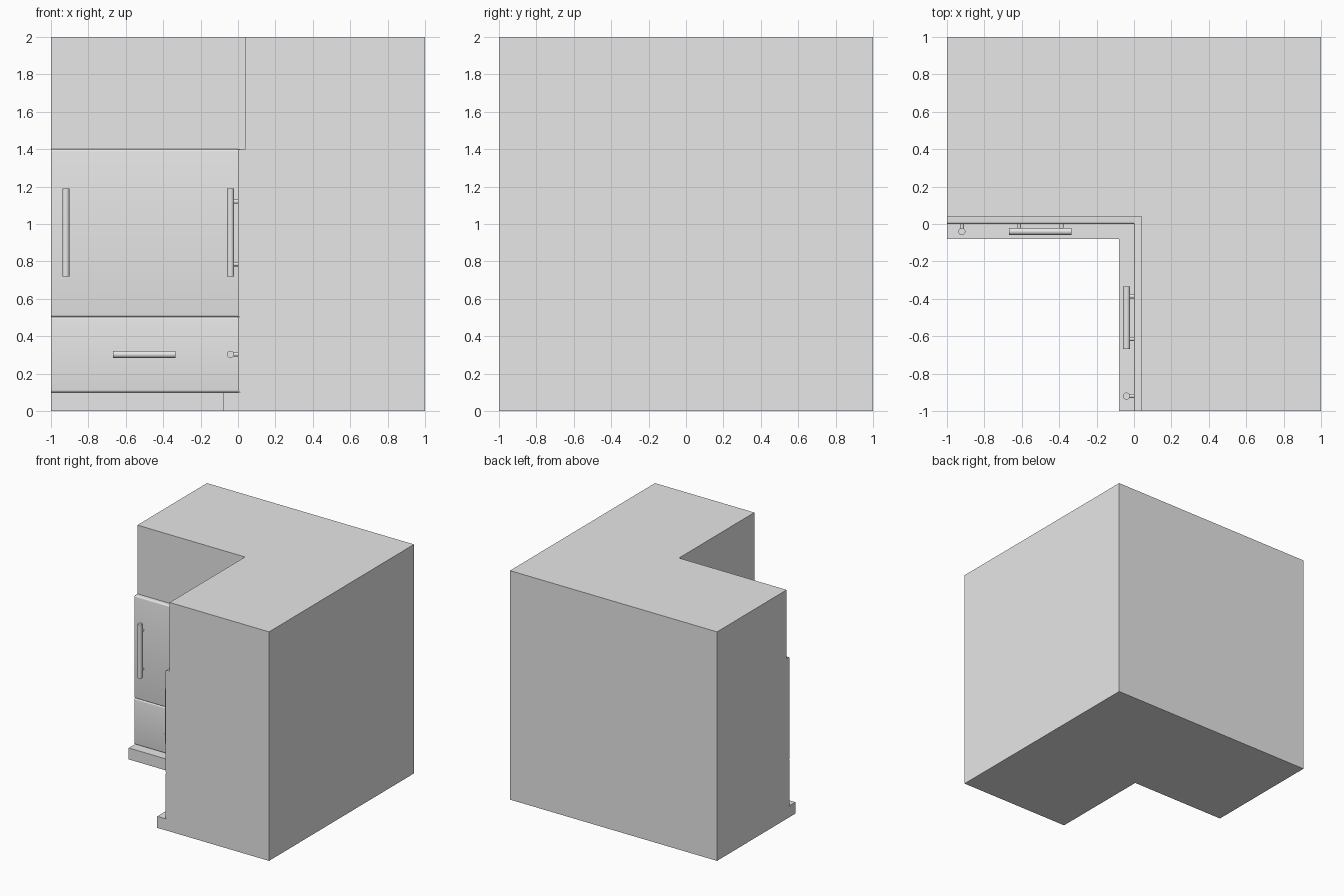
import bpy, bmesh, math
from mathutils import Vector

cube = bpy.data.objects.get("Cube")
if cube:
    bpy.data.objects.remove(cube, do_unlink=True)

GREY = (0.8, 0.8, 0.8, 1)
mat = bpy.data.materials.new("plain grey")
mat.use_nodes = True
mat.diffuse_color = GREY
mat.node_tree.nodes["Principled BSDF"].inputs["Base Color"].default_value = GREY


def finish(bm, name, swap=False, smooth=False):
    # swap reflects a part across the cabinet's diagonal
    if swap:
        for v in bm.verts:
            v.co.x, v.co.y = v.co.y, v.co.x
    bmesh.ops.recalc_face_normals(bm, faces=bm.faces)
    mesh = bpy.data.meshes.new(name)
    bm.to_mesh(mesh)
    bm.free()
    mesh.materials.append(mat)
    obj = bpy.data.objects.new(name, mesh)
    bpy.context.collection.objects.link(obj)
    if smooth:
        bpy.ops.object.select_all(action='DESELECT')
        obj.select_set(True)
        bpy.context.view_layer.objects.active = obj
        bpy.ops.object.shade_smooth_by_angle(angle=math.radians(40))
    return obj


def prism(name, points, direction, swap=False, smooth=False):
    bm = bmesh.new()
    face = bm.faces.new([bm.verts.new(p) for p in points])
    new = bmesh.ops.extrude_face_region(bm, geom=[face])["geom"]
    moved = [g for g in new if isinstance(g, bmesh.types.BMVert)]
    bmesh.ops.translate(bm, verts=moved, vec=direction)
    return finish(bm, name, swap, smooth)


def add_rod(bm, start, end, radius):
    start, end = Vector(start), Vector(end)
    axis = end - start
    rod = bmesh.ops.create_cone(bm, cap_ends=True, segments=20, radius1=radius,
                                radius2=radius, depth=axis.length)["verts"]
    bmesh.ops.rotate(bm, verts=rod, matrix=axis.to_track_quat('Z', 'Y').to_matrix())
    bmesh.ops.translate(bm, verts=rod, vec=(start + end) / 2)


def panel(name, low, high, swap):
    # cross-section with rounded front edges, swept along the wing
    r, section = 0.012, [(0.04, low)]
    for cz, first in ((low + r, 270), (high - r, 180)):
        for i in range(5):
            a = math.radians(first - i * 22.5)
            section.append((r + r * math.cos(a), cz + r * math.sin(a)))
    section.append((0.04, high))
    prism(name, [(-1, y, z) for y, z in section], (1, 0, 0), swap, True)


def handle(name, bar, posts, swap):
    bm = bmesh.new()
    add_rod(bm, *bar, 0.019)
    for x, z in posts:
        add_rod(bm, (x, -0.04, z), (x, 0.005, z), 0.011)
    finish(bm, name, swap, True)


# Tall L-shaped carcass and projecting base
a, b = 0.04, -0.08
prism("cabinet_body", [(-1, a, 0), (a, a, 0), (a, -1, 0), (1, -1, 0),
                       (1, 1, 0), (-1, 1, 0)], (0, 0, 2))
prism("plinth", [(-1, b, 0), (b, b, 0), (b, -1, 0), (a, -1, 0),
                 (a, a, 0), (-1, a, 0)], (0, 0, 0.1))

# Inner corner post
prism("corner_post", [(0, 0, 0.1), (a, 0, 0.1), (a, a, 0.1), (0, a, 0.1)], (0, 0, 1.3))

# Matching drawer and door on each wing
for wing, swap in (("rear", False), ("side", True)):
    panel(wing + "_drawer", 0.1, 0.503, swap)
    panel(wing + "_door", 0.503, 1.4, swap)
    handle(wing + "_door_handle", ((-0.92, -0.04, 0.72), (-0.92, -0.04, 1.19)),
           [(-0.92, 0.785), (-0.92, 1.12)], swap)
    handle(wing + "_drawer_handle", ((-0.667, -0.04, 0.303), (-0.335, -0.04, 0.303)),
           [(-0.615, 0.303), (-0.387, 0.303)], swap)
